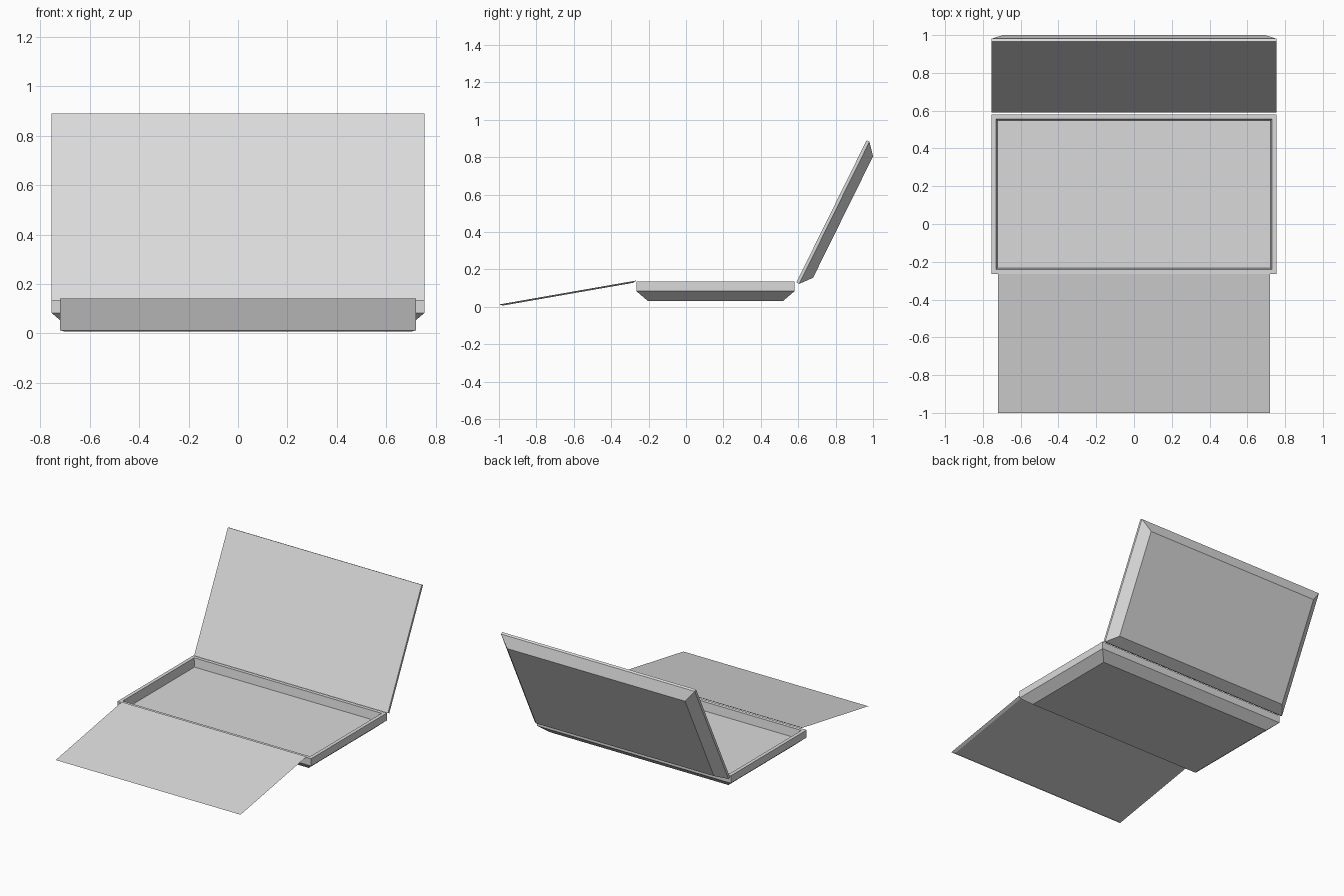
import bpy, bmesh
from math import radians
from mathutils import Matrix

cube = bpy.data.objects.get("Cube")
if cube:
    bpy.data.objects.remove(cube, do_unlink=True)

# One light grey material for the whole case
grey = bpy.data.materials.new("light grey")
grey.use_nodes = True
colour = (0.7, 0.7, 0.7, 1)
grey.diffuse_color = colour
grey.node_tree.nodes["Principled BSDF"].inputs["Base Color"].default_value = colour


def panel(name, half_width, length, rings, origin, tilt):
    """Loft rectangular rings (inset, height) and hinge the result at its near edge."""
    bm = bmesh.new()
    loops = []
    for inset, z in rings:
        x, near, far = half_width - inset, inset, length - inset
        corners = ((-x, near), (x, near), (x, far), (-x, far))
        loops.append([bm.verts.new((a, b, z)) for a, b in corners])
    for lower, upper in zip(loops, loops[1:]):
        for i in range(4):
            j = (i + 1) % 4
            bm.faces.new((lower[i], lower[j], upper[j], upper[i]))
    bm.faces.new(reversed(loops[0]))
    bm.faces.new(loops[-1])
    bmesh.ops.recalc_face_normals(bm, faces=bm.faces)
    mesh = bpy.data.meshes.new(name)
    bm.to_mesh(mesh)
    bm.free()
    mesh.materials.append(grey)
    obj = bpy.data.objects.new(name, mesh)
    obj.matrix_world = Matrix.Translation(origin) @ Matrix.Rotation(radians(tilt), 4, "X")
    bpy.context.collection.objects.link(obj)
    return obj


# Tray: chamfered underside, vertical rim and a shallow recess
panel("tray", 0.755, 0.845,
      [(0.062, -0.105), (0, -0.052), (0, 0), (0.025, 0), (0.033, -0.06)],
      (0, -0.265, 0.135), 0)

# Lid: open behind the tray, chamfered on its outer side
panel("lid", 0.755, 0.848, [(0.062, -0.069), (0, -0.017), (0, 0)],
      (0, 0.59, 0.13), 63.7)

# Front flap: thin sheet sloping down to the ground
panel("front_flap", 0.72, 0.746, [(0.02, -0.009), (0, 0)],
      (0, -1, 0.012), 9.9)
